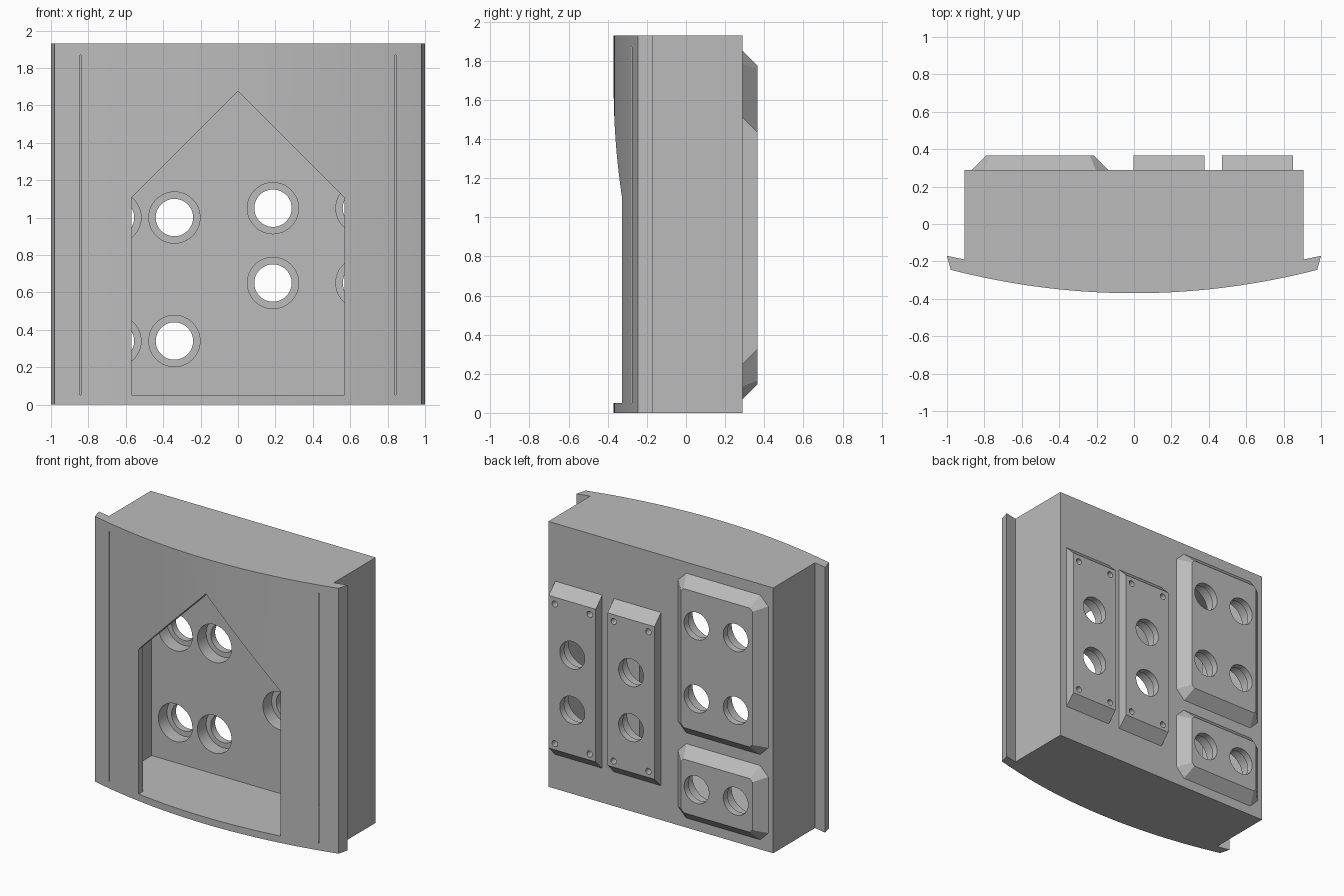
import bpy, bmesh, math
from mathutils import Vector

cube = bpy.data.objects.get("Cube")
if cube:
    bpy.data.objects.remove(cube, do_unlink=True)

grey = bpy.data.materials.new("plain grey")
grey.use_nodes = True
GREY = (0.5, 0.5, 0.5, 1)
grey.diffuse_color = GREY
grey.node_tree.nodes["Principled BSDF"].inputs["Base Color"].default_value = GREY

HEIGHT, BACK, PAD_BACK = 1.93, 0.29, 0.365
WALL, LEDGE = 0.215, 0.315      # inner back wall and counterbore ledge
BEVEL = PAD_BACK - BACK


def loft(name, ring_a, ring_b):
    """Closed solid between two matching rings of points."""
    bm = bmesh.new()
    a = [bm.verts.new(p) for p in ring_a]
    b = [bm.verts.new(p) for p in ring_b]
    bm.faces.new(a)
    bm.faces.new(b)
    for i in range(len(a)):
        j = (i + 1) % len(a)
        bm.faces.new((a[i], a[j], b[j], b[i]))
    bmesh.ops.recalc_face_normals(bm, faces=bm.faces)
    mesh = bpy.data.meshes.new(name)
    bm.to_mesh(mesh)
    bm.free()
    mesh.materials.append(grey)
    obj = bpy.data.objects.new(name, mesh)
    bpy.context.collection.objects.link(obj)
    return obj


def along_y(name, outline, y0, y1):
    return loft(name, [(x, y0, z) for x, z in outline], [(x, y1, z) for x, z in outline])


def rectangle(x0, x1, z0, z1):
    return [(x0, z0), (x1, z0), (x1, z1), (x0, z1)]


def drill(x, z, radius, y0, y1, sides=48):
    turn = [2 * math.pi * i / sides for i in range(sides)]
    circle = [(x + radius * math.cos(t), z + radius * math.sin(t)) for t in turn]
    return along_y("hole_cutter", circle, y0, y1)


def cut(obj, cutters):
    for cutter in cutters:
        mod = obj.modifiers.new("cut", 'BOOLEAN')
        mod.operation, mod.solver, mod.object = 'DIFFERENCE', 'EXACT', cutter
    graph = bpy.context.evaluated_depsgraph_get()
    mesh = bpy.data.meshes.new_from_object(obj.evaluated_get(graph))
    obj.modifiers.clear()
    obj.data = mesh
    for cutter in cutters:
        bpy.data.objects.remove(cutter, do_unlink=True)


def bored_holes(x, z):
    """Through hole with a wider counterbore from the inside."""
    return [drill(x, z, 0.137, WALL - 0.05, LEDGE), drill(x, z, 0.1, WALL - 0.05, 0.5)]


# Housing: box body with a bowed, overhanging front plate
STEPS = 40
half = [(0.905, BACK), (0.905, -0.19), (1.0, -0.17)]
bow = [(0.98 * (1 - 2 * i / STEPS), -0.37 + 0.125 * (1 - 2 * i / STEPS) ** 2)
       for i in range(STEPS + 1)]
plan = half + bow + [(-x, y) for x, y in reversed(half)]
housing = loft("housing", [(x, y, 0) for x, y in plan], [(x, y, HEIGHT) for x, y in plan])

strip_x = (0.187, 0.66)
pad_x = (-0.34, -0.655)
strip_holes = [(x, z) for x in strip_x for z in (0.65, 1.05)]
pad_holes = [(x, z) for x in pad_x for z in (0.34, 1.0, 1.53)]

# Inner cavity, gabled front opening and the bored holes
house = [(-0.57, 0.05), (0.57, 0.05), (0.57, 1.105), (0, 1.675), (-0.57, 1.105)]
cutters = [along_y("cavity_cutter", rectangle(-0.845, 0.845, 0.05, 1.87), -0.278, WALL),
           along_y("opening_cutter", house, -0.6, 0)]
for x, z in strip_holes + pad_holes:
    cutters += bored_holes(x, z)
cut(housing, cutters)

# Narrow strips with sloped ends and blind screw holes
parts = [housing]
for label, cx in zip(("inner_strip", "outer_strip"), strip_x):
    side = [(BACK, 0.25), (PAD_BACK, 0.25 + BEVEL), (PAD_BACK, 1.51 - BEVEL), (BACK, 1.51)]
    strip = loft(label, [(cx - 0.189, y, z) for y, z in side],
                 [(cx + 0.189, y, z) for y, z in side])
    cutters = [drill(cx + dx, z, 0.022, PAD_BACK - 0.05, 0.5, 20)
               for dx in (-0.14, 0.14) for z in (0.37, 1.385)]
    for x, z in strip_holes:
        if x == cx:
            cutters += bored_holes(x, z)
    cut(strip, cutters)
    parts.append(strip)


def clipped(x0, x1, z0, z1, c, y):
    """Rectangle outline with clipped corners."""
    return [(x0 + c, y, z0), (x1 - c, y, z0), (x1, y, z0 + c), (x1, y, z1 - c),
            (x1 - c, y, z1), (x0 + c, y, z1), (x0, y, z1 - c), (x0, y, z0 + c)]


# Wide pads, bevelled all round
for label, z0, z1 in (("upper_pad", 0.69, 1.85), ("lower_pad", 0.07, 0.61)):
    x0, x1, b = -0.865, -0.14, BEVEL
    pad = loft(label, clipped(x0, x1, z0, z1, 0.065, BACK),
               clipped(x0 + b, x1 - b, z0 + b, z1 - b, 0.021, PAD_BACK))
    cutters = []
    for x, z in pad_holes:
        if z0 < z < z1:
            cutters += bored_holes(x, z)
    cut(pad, cutters)
    parts.append(pad)

# Smooth the bow and bores, keep the edges sharp
bpy.ops.object.select_all(action='DESELECT')
for part in parts:
    part.select_set(True)
bpy.context.view_layer.objects.active = housing
bpy.ops.object.shade_smooth_by_angle(angle=math.radians(25))
